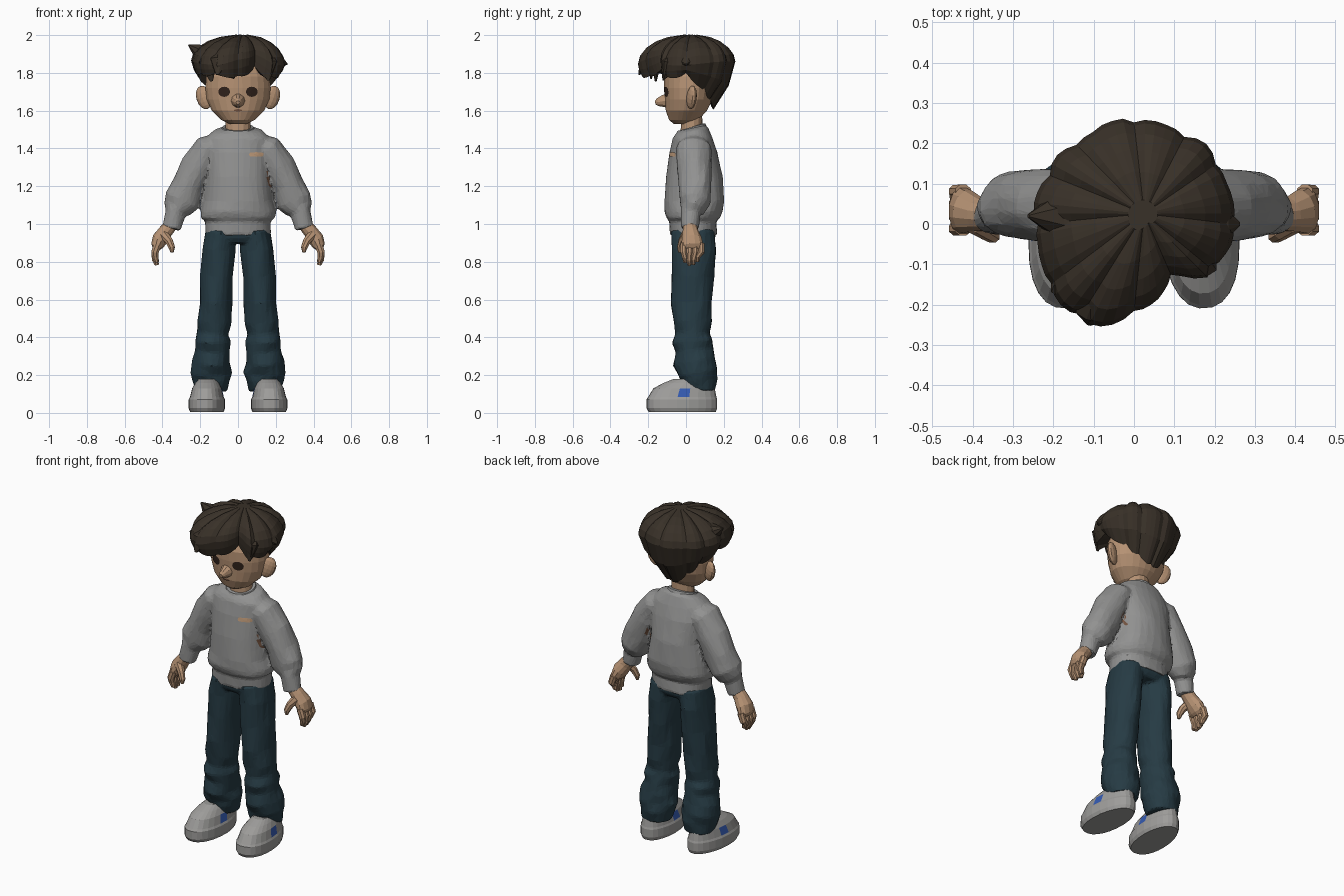
import bpy, bmesh, math, random
from mathutils import Vector, Matrix
from mathutils.bvhtree import BVHTree

if "Cube" in bpy.data.objects:
    bpy.data.objects.remove(bpy.data.objects["Cube"])

random.seed(4)


def material(name, rgb):
    m = bpy.data.materials.new(name)
    m.diffuse_color = (*rgb, 1)
    m.use_nodes = True
    m.node_tree.nodes["Principled BSDF"].inputs["Base Color"].default_value = m.diffuse_color
    return m


SKIN = material("skin", (0.47, 0.29, 0.175))
HAIR = material("dark_brown_hair", (0.04, 0.03, 0.021))
GREY = material("grey_knit", (0.285, 0.285, 0.282))
DENIM = material("dark_denim", (0.019, 0.043, 0.057))
SHOE = material("light_grey_shoe", (0.34, 0.335, 0.325))
BLUE = material("blue_patch", (0.035, 0.105, 0.45))
EYE = material("eye_brown", (0.03, 0.016, 0.011))
LIP = material("lip_brown", (0.17, 0.085, 0.05))
BADGE = material("tan_badge", (0.53, 0.33, 0.195))


def finish(name, bm, mats):
    bmesh.ops.recalc_face_normals(bm, faces=bm.faces)
    me = bpy.data.meshes.new(name)
    bm.to_mesh(me)
    bm.free()
    ob = bpy.data.objects.new(name, me)
    bpy.context.collection.objects.link(ob)
    for m in mats:
        me.materials.append(m)
    return ob


def fuse(name, parts, mat, ratio, smooth=3):
    """Weld overlapping closed lofts into one soft, faceted skin."""
    bm = bmesh.new()
    for p in parts:
        bmesh.ops.recalc_face_normals(p, faces=p.faces)
        tmp = bpy.data.meshes.new("tmp")
        p.to_mesh(tmp)
        p.free()
        bm.from_mesh(tmp)
        bpy.data.meshes.remove(tmp)
    ob = finish(name, bm, [])
    r = ob.modifiers.new("weld", 'REMESH')
    r.mode, r.voxel_size = 'VOXEL', 0.010
    s = ob.modifiers.new("soften", 'SMOOTH')
    s.factor, s.iterations = 0.5, smooth
    d = ob.modifiers.new("facet", 'DECIMATE')
    d.ratio = ratio
    done = bpy.data.meshes.new_from_object(ob.evaluated_get(bpy.context.evaluated_depsgraph_get()))
    ob.modifiers.clear()
    ob.data = done
    done.materials.clear()
    done.materials.append(mat)
    for p in done.polygons:
        p.use_smooth = False
        p.material_index = 0
    return ob


def bridge(bm, a, b):
    n = len(a)
    for i in range(n):
        bm.faces.new((a[i], a[(i + 1) % n], b[(i + 1) % n], b[i]))


def spow(v, p):
    return math.copysign(abs(v) ** p, v)


def loft_bm(rows, n=16, s=1, flat=False, ref=(0, 1, 0), fold=0.0, power=2.0):
    """Skin of rings; each row is x, y, z, half width, half depth."""
    bm = bmesh.new()
    pts = [Vector(r[:3]) for r in rows]
    rings = []
    for k, r in enumerate(rows):
        t = Vector((0, 0, 1)) if flat else (pts[min(k + 1, len(pts) - 1)] - pts[max(k - 1, 0)]).normalized()
        u = Vector(ref).cross(t).normalized()
        v = t.cross(u)
        ring = []
        for i in range(n):
            a = 2 * math.pi * (i + 0.5) / n
            f = 1 + fold * math.sin(3 * a + 2.3 * k) + fold * random.uniform(-0.5, 0.5)
            p = pts[k] + u * r[3] * f * spow(math.cos(a), 2 / power) + v * r[4] * f * spow(math.sin(a), 2 / power)
            ring.append(bm.verts.new((p.x * s, p.y, p.z)))
        if rings:
            bridge(bm, rings[-1], ring)
        rings.append(ring)
    bm.faces.new(rings[0])
    bm.faces.new(rings[-1])
    return bm


def loft(name, rows, mat, **kw):
    return finish(name, loft_bm(rows, **kw), [mat])


def decal(name, target, cx, cz, rx, rz, mat, power=2.0):
    """Thin plate laid over the front of a part."""
    me = target.data
    tree = BVHTree.FromPolygons([v.co for v in me.vertices], [tuple(p.vertices) for p in me.polygons])
    bm = bmesh.new()

    def drop(x, z):
        hit = tree.ray_cast(Vector((x, -1, z)), Vector((0, 1, 0)))[0]
        return bm.verts.new((x, (hit.y if hit else -0.1) - 0.005, z))

    n, rings = 16, []
    for f in (0.33, 0.67, 1.0):
        rings.append([drop(cx + rx * f * spow(math.cos(2 * math.pi * i / n), 2 / power),
                           cz + rz * f * spow(math.sin(2 * math.pi * i / n), 2 / power)) for i in range(n)])
    bm.faces.new(rings[0])
    bridge(bm, rings[0], rings[1])
    bridge(bm, rings[1], rings[2])
    ob = finish(name, bm, [mat])
    if sum(p.normal.y * p.area for p in ob.data.polygons) > 0:
        ob.data.flip_normals()


# Head, neck and face
head = loft("head", [(0, -0.02, 1.53, .045, .045), (0, -0.012, 1.55, .088, .078), (0, 0.002, 1.60, .14, .11),
                     (0, .015, 1.66, .167, .127), (0, .018, 1.72, .174, .135), (0, .02, 1.78, .17, .137),
                     (0, .025, 1.85, .14, .115), (0, .03, 1.91, .09, .08)], SKIN, n=24, flat=True)
loft("neck", [(0, .03, 1.44, .07, .058), (0, .03, 1.50, .068, .058), (0, .03, 1.59, .065, .055)], SKIN, n=14, flat=True)
loft("nose", [(0, -.085, 1.655, .045, .045), (0, -.125, 1.65, .032, .03), (0, -.15, 1.645, .022, .02),
              (0, -.163, 1.643, .01, .01)], SKIN, n=10, ref=(1, 0, 0))
decal("mouth", head, 0, 1.602, .022, .006, LIP)
for s, side in ((1, "left"), (-1, "right")):
    decal("eye_" + side, head, .073 * s, 1.70, .031, .027, EYE)
    # Ear, a flattened ball with its top leaning outwards
    bm = bmesh.new()
    bmesh.ops.create_uvsphere(bm, u_segments=12, v_segments=8, radius=1)
    bm.transform(Matrix.Translation((.18 * s, .03, 1.67)) @ Matrix.Rotation(.4 * s, 4, 'Z')
                 @ Matrix.Rotation(.35 * s, 4, 'Y') @ Matrix.Diagonal((.044, .023, .064, 1)))
    finish("ear_" + side, bm, [SKIN])

# Hair cap: angle, widest radius and height, rim radius and height
KEYS = [(-182, .246, 1.87, .215, 1.79), (-165, .238, 1.86, .222, 1.80), (-140, .262, 1.85, .245, 1.79),
        (-112, .270, 1.84, .250, 1.79), (-90, .222, 1.87, .195, 1.775), (-72, .19, 1.88, .165, 1.80),
        (-52, .155, 1.90, .147, 1.83), (-36, .222, 1.85, .20, 1.765), (-20, .232, 1.84, .215, 1.78),
        (0, .252, 1.84, .21, 1.79), (20, .245, 1.85, .18, 1.74), (45, .262, 1.86, .155, 1.68),
        (75, .252, 1.86, .145, 1.625), (95, .262, 1.86, .145, 1.605), (115, .245, 1.86, .145, 1.63),
        (137, .25, 1.86, .155, 1.68), (160, .247, 1.86, .18, 1.74), (178, .246, 1.87, .215, 1.79)]


def hair_at(deg):
    for a, b in zip(KEYS, KEYS[1:]):
        if a[0] <= deg <= b[0]:
            f = (deg - a[0]) / (b[0] - a[0])
            return [p + (q - p) * f for p, q in zip(a, b)][1:]
    return KEYS[-1][1:]


bm = bmesh.new()
N = 60
rings = [[] for _ in range(10)]
TUFT = (-1, .2, .7, 1, .6, .3, -.7, .4, .9, .5, -1, .3, .8, 1, .4)
for i in range(N):
    deg = -180 + 360 * i / N
    R, zr, rr, rz = hair_at(deg)
    groove = TUFT[i % 15] * .016
    a = math.radians(deg)
    prof = []
    for phi in (8, 26, 42, 58, 74, 90):
        p = math.radians(phi)
        dip = (groove - .012) * .5 * math.sin(2 * p)
        prof.append((R * math.sin(p) ** .97, zr + (2.003 - zr) * max(math.cos(p), 0) ** 1.0 + dip, math.sin(p)))
    prof += [(R * .7 + rr * .3, zr * .5 + rz * .5, 1), (rr, rz - groove * .6, .6),
             (min(rr - .015, .14), rz + .03, 0), (.08, 1.86, 0)]
    for k, (r, z, g) in enumerate(prof):
        off = .025 * (1 - g) if k < 6 else 0
        r *= 1 + groove * g * 1.8
        rings[k].append(bm.verts.new((off + r * math.cos(a), off + r * math.sin(a), z)))
bm.faces.new(rings[0])
for a, b in zip(rings, rings[1:]):
    bridge(bm, a, b)
bm.faces.new(rings[-1])
finish("hair_cap", bm, [HAIR])

# Loose locks of hair
LOCKS = [((0, 1, 0), [(-.06, .02, 1.89, .09, .08), (-.19, .02, 1.893, .062, .06), (-.262, .02, 1.948, .004, .005)]),
         ((0, 1, 0), [(.17, 0, 1.88, .04, .06), (.225, 0, 1.86, .03, .04), (.262, 0, 1.845, .004, .005)]),
         ((1, 0, 0), [(-.06, -.13, 1.92, .03, .06), (-.10, -.22, 1.86, .03, .05), (-.11, -.248, 1.79, .005, .008)]),
         ((1, 0, 0), [(-.12, -.10, 1.91, .03, .06), (-.16, -.16, 1.85, .03, .05), (-.14, -.16, 1.755, .005, .008)]),
         ((1, 0, 0), [(.01, -.12, 1.92, .03, .06), (.0, -.18, 1.86, .025, .05), (-.03, -.185, 1.77, .005, .008)]),
         ((1, 0, 0), [(.12, -.06, 1.90, .03, .05), (.165, -.11, 1.85, .025, .045), (.16, -.12, 1.76, .005, .008)])]
for i, (ref, rows) in enumerate(LOCKS):
    loft("hair_lock_%d" % (i + 1), rows, HAIR, n=8, ref=ref)

# Sweater: body, waistband, puffed sleeves and cuffs in one knit
torso = loft_bm([(0, .03, 1.508, .085, .07), (0, .03, 1.495, .128, .086), (0, .035, 1.455, .172, .105),
                 (0, .04, 1.38, .175, .127), (0, .043, 1.25, .170, .15), (0, .045, 1.12, .187, .158),
                 (0, .04, 1.065, .200, .154), (0, .037, 1.033, .197, .142), (0, .037, 1.014, .174, .125),
                 (0, .04, .94, .174, .126)], n=28, flat=True, fold=.014, power=2.25)
for v in torso.verts:
    if v.co.z > 1.49:
        v.co.z += (v.co.y - .03) * .22
SLEEVE = [(.09, .04, 1.41, .07, .085), (.155, .04, 1.39, .088, .095), (.215, .045, 1.305, .088, .094),
          (.262, .05, 1.20, .091, .088), (.30, .045, 1.12, .094, .083), (.322, .035, 1.08, .075, .065),
          (.331, .025, 1.06, .055, .052), (.352, .02, .975, .050, .048)]
sweater = fuse("sweater", [torso] + [loft_bm(SLEEVE, n=16, s=s, fold=.04) for s in (1, -1)], GREY, .13)
# Brown lining showing in one armpit
sweater.data.materials.append(LIP)
for p in sweater.data.polygons:
    if .155 < p.center.x < .185 and 1.19 < p.center.z < 1.3 and abs(p.normal.x) > .6:
        p.material_index = 1
bm = bmesh.new()
ringlist = []
for i in range(20):
    a = 2 * math.pi * i / 20
    ringlist.append([bm.verts.new(((.076 + .015 * math.cos(b)) * math.cos(a),
                                   .028 + (.066 + .015 * math.cos(b)) * math.sin(a),
                                   1.497 + .018 * math.sin(b) + .02 * math.sin(a)))
                     for b in (k * math.pi / 3 for k in range(6))])
for i in range(20):
    bridge(bm, ringlist[i], ringlist[(i + 1) % 20])
finish("collar", bm, [GREY])
decal("chest_badge", sweater, .097, 1.368, .038, .012, BADGE, power=4)

# Trousers: hips and legs with bunched hems
hips = loft_bm([(0, .04, .985, .165, .115), (0, .04, .93, .177, .118), (0, .04, .90, .165, .10)],
               n=24, flat=True, power=2.3)
LEG = [(.09, .04, .96, .082, .115), (.102, .04, .86, .088, .118), (.112, .035, .72, .087, .113),
       (.117, .03, .58, .087, .108), (.126, .033, .48, .09, .10), (.132, .035, .42, .083, .091),
       (.134, .034, .38, .096, .107), (.134, .042, .33, .091, .10), (.142, .047, .27, .101, .114),
       (.143, .062, .215, .112, .103), (.141, .067, .175, .1, .098), (.143, .067, .115, .084, .09)]
fuse("trousers", [hips] + [loft_bm(LEG, n=18, s=s, fold=.045) for s in (1, -1)], DENIM, .13)

for s, side in ((1, "left"), (-1, "right")):
    # Hand
    loft("palm_" + side, [(.35, .02, 1.0, .035, .036), (.384, .023, .96, .039, .042), (.413, .03, .92, .043, .054),
                          (.428, .033, .885, .034, .06), (.432, .033, .868, .02, .052)], SKIN, n=12, s=s)
    for i in range(4):
        y = -.012 + .031 * i
        e = .025 + (y - .03) * .7
        lift = (.014, 0, .004, .02)[i]
        loft("finger_%d_%s" % (i + 1, side), [(.424, y, .895, .022, .018), (.44, y, .85, .021, .018),
                                              (.438, e, .81 + lift, .019, .017), (.429, e, .782 + lift, .011, .01)],
             SKIN, n=8, s=s)
    loft("thumb_" + side, [(.395, .0, .945, .028, .025), (.365, -.022, .91, .022, .019), (.35, -.032, .875, .018, .016),
                           (.349, -.034, .85, .009, .009)], SKIN, n=8, s=s)
    # Shoe with sole and blue side patches
    bm = loft_bm([(0, -.02, .005, .088, .178), (0, -.022, .025, .096, .188), (0, -.022, .072, .095, .188),
                  (0, -.02, .083, .089, .182), (0, -.01, .13, .078, .163), (0, .012, .158, .063, .133),
                  (0, .035, .18, .046, .10)], n=24, flat=True, power=2.3)
    for f in bm.faces:
        c = f.calc_center_median()
        f.material_index = int(.09 < c.z < .125 and abs(c.y + .014) < .015)
    for v in bm.verts:
        v.co.x *= 1 - .9 * max(v.co.y, 0)
    bm.transform(Matrix.Translation((.163 * s, 0, 0)) @ Matrix.Rotation(.07 * s, 4, 'Z'))
    finish("shoe_" + side, bm, [SHOE, BLUE])
